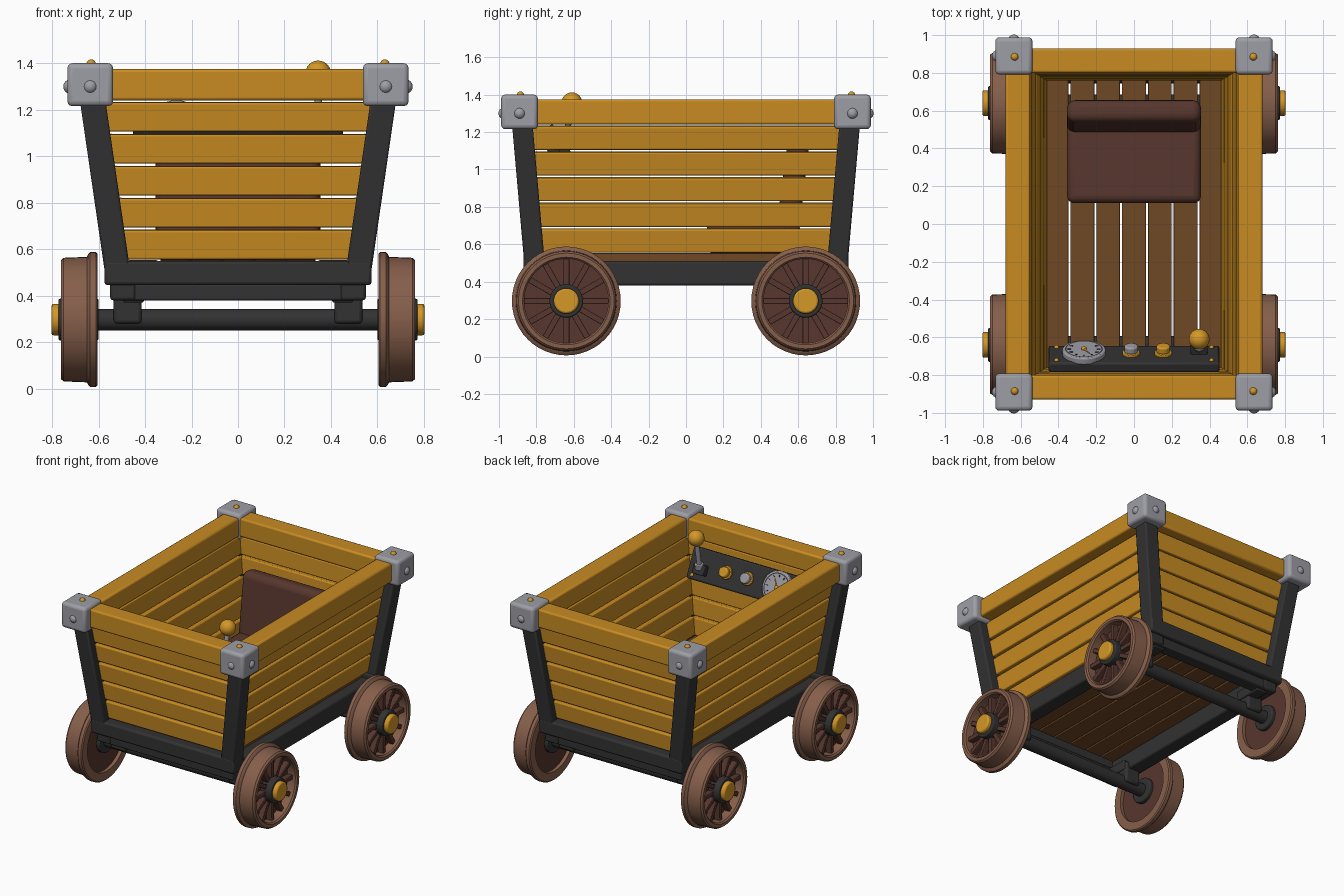
import bpy, bmesh, math
from mathutils import Vector

old = bpy.data.objects.get("Cube")
if old:
    bpy.data.objects.remove(old, do_unlink=True)


def material(name, r, g, b):
    m = bpy.data.materials.new(name)
    m.use_nodes = True
    m.diffuse_color = (r, g, b, 1)
    m.node_tree.nodes["Principled BSDF"].inputs["Base Color"].default_value = (r, g, b, 1)
    return m


WOOD = material("amber wood", 0.58, 0.26, 0.016)
GOLD = material("gold", 0.66, 0.31, 0.02)
IRON = material("dark iron", 0.032, 0.032, 0.033)
SILVER = material("silver", 0.34, 0.34, 0.38)
RIM = material("wheel brown", 0.24, 0.115, 0.07)
DARK = material("dark brown", 0.095, 0.038, 0.027)
FLOOR = material("floor brown", 0.16, 0.066, 0.018)


def finish(bm, name, mat, loc=(0, 0, 0), rot=(0, 0, 0), bevel=0.0, seg=2):
    bmesh.ops.recalc_face_normals(bm, faces=bm.faces)
    me = bpy.data.meshes.new(name)
    bm.to_mesh(me)
    bm.free()
    me.materials.append(mat)
    ob = bpy.data.objects.new(name, me)
    bpy.context.collection.objects.link(ob)
    ob.location, ob.rotation_euler = loc, rot
    if bevel:
        mod = ob.modifiers.new("soft edges", "BEVEL")
        mod.width, mod.segments, mod.limit_method = bevel, seg, "ANGLE"
    bpy.ops.object.select_all(action="DESELECT")
    ob.select_set(True)
    bpy.context.view_layer.objects.active = ob
    bpy.ops.object.shade_smooth_by_angle(angle=math.radians(35))
    return ob


def box(name, size, loc, mat, rot=(0, 0, 0), bevel=0.008, seg=2):
    bm = bmesh.new()
    bmesh.ops.create_cube(bm, size=1)
    bmesh.ops.scale(bm, vec=size, verts=bm.verts)
    return finish(bm, name, mat, loc, rot, bevel, seg)


def rod(name, r, a, b, mat, bevel=0.0, r2=None):
    """Cylinder from point a to point b."""
    a, b = Vector(a), Vector(b)
    bm = bmesh.new()
    bmesh.ops.create_cone(bm, cap_ends=True, segments=32, radius1=r,
                          radius2=r if r2 is None else r2, depth=(b - a).length)
    rot = (b - a).to_track_quat("Z", "Y").to_euler()
    return finish(bm, name, mat, (a + b) / 2, rot, bevel)


def ball(name, r, loc, mat):
    bm = bmesh.new()
    bmesh.ops.create_uvsphere(bm, u_segments=24, v_segments=12, radius=r)
    return finish(bm, name, mat, loc)


def lathe(name, profile, loc, mat):
    """Closed (x, radius) profile turned about the x axis."""
    bm = bmesh.new()
    vs = [bm.verts.new((x, 0, r)) for x, r in profile]
    es = [bm.edges.new((vs[i - 1], vs[i])) for i in range(len(vs))]
    bmesh.ops.spin(bm, geom=vs + es, cent=(0, 0, 0), axis=(1, 0, 0),
                   angle=math.tau, steps=48, use_duplicate=False)
    bmesh.ops.remove_doubles(bm, verts=bm.verts, dist=1e-4)
    return finish(bm, name, mat, loc)


def post(name, bottom, top, half):
    bm = bmesh.new()
    bmesh.ops.create_cube(bm, size=2)
    for v in bm.verts:
        c = Vector(top if v.co.z > 0 else bottom)
        v.co = c + Vector((v.co.x * half, v.co.y * half, 0))
    return finish(bm, name, IRON, bevel=0.01)


SLOPE_X, SLOPE_Y = 0.145, 0.088
ENDS = ((-1, "front"), (1, "back"))
SIDES = ((1, "left"), (-1, "right"))

# Slatted walls, flared outwards, and the top rails
for s, side in SIDES:
    for i in range(5):
        z = 0.62 + 0.1375 * i
        d = z - 0.55
        box(f"{side}_wall_plank_{i}", (0.055, 1.58 + 2 * SLOPE_Y * d, 0.125),
            (s * (0.485 + SLOPE_X * d), 0, z), WOOD, (0, s * math.atan(SLOPE_X), 0))
    box(f"{side}_top_rail", (0.13, 1.66, 0.135), (s * 0.615, 0, 1.3075), WOOD, bevel=0.012)
for s, end in ENDS:
    for i in range(5):
        z = 0.62 + 0.1375 * i
        d = z - 0.55
        box(f"{end}_wall_plank_{i}", (1.0 + 2 * SLOPE_X * d, 0.055, 0.125),
            (0, s * (0.785 + SLOPE_Y * d), z), WOOD, (-s * math.atan(SLOPE_Y), 0, 0))
    box(f"{end}_top_rail", (1.16, 0.13, 0.135), (0, s * 0.865, 1.3075), WOOD, bevel=0.012)

# Floor boards
for i in range(7):
    box(f"floor_board_{i}", (0.126, 1.56, 0.045), ((i - 3) * 0.1365, 0, 0.53), FLOOR, bevel=0.004)

# Lower frame
for s, side in SIDES:
    box(f"{side}_frame_beam", (0.11, 1.68, 0.13), (s * 0.495, 0, 0.445), IRON, bevel=0.012)
for s, end in ENDS:
    box(f"{end}_frame_beam", (1.15, 0.12, 0.105), (0, s * 0.81, 0.4975), IRON, bevel=0.014)
    box(f"{end}_lower_beam", (0.98, 0.09, 0.07), (0, s * 0.79, 0.415), IRON)
    rod(f"{end}_axle", 0.046, (-0.62, s * 0.64, 0.297), (0.62, s * 0.64, 0.297), IRON)

# Corner posts, caps and rivets, axle brackets
for s, side in SIDES:
    for e, end in ENDS:
        tag = f"{end}_{side}"
        post(f"{tag}_post", (s * 0.518, e * 0.81, 0.5), (s * 0.627, e * 0.876, 1.25), 0.055)
        box(f"{tag}_cap", (0.197, 0.197, 0.185), (s * 0.636, e * 0.89, 1.308), SILVER,
            bevel=0.022, seg=3)
        ball(f"{tag}_end_rivet", 0.031, (s * 0.636, e * 0.972, 1.3), SILVER)
        ball(f"{tag}_side_rivet", 0.031, (s * 0.721, e * 0.89, 1.3), SILVER)
        ball(f"{tag}_top_rivet", 0.02, (s * 0.632, e * 0.885, 1.397), GOLD)
        box(f"{tag}_bracket", (0.12, 0.13, 0.15), (s * 0.475, e * 0.64, 0.355), IRON, bevel=0.014)
        box(f"{tag}_bracket_foot", (0.09, 0.22, 0.07), (s * 0.45, e * 0.7, 0.405), IRON)

# Flanged wheels: rim, recessed web, spokes and hub
RIM_PROFILE = [(0.605, 0.225), (0.605, 0.283), (0.612, 0.291), (0.636, 0.291), (0.645, 0.282),
               (0.65, 0.27), (0.75, 0.266), (0.762, 0.256), (0.762, 0.234), (0.752, 0.225)]
for s, side in SIDES:
    for e, end in ENDS:
        tag = f"{end}_{side}"
        y, z = e * 0.64, 0.297

        def at(x, r=0.0, a=0.0):
            return (s * x, y + r * math.cos(a), z + r * math.sin(a))

        lathe(f"{tag}_wheel_rim", [(s * x, r) for x, r in RIM_PROFILE], (0, y, z), RIM)
        rod(f"{tag}_wheel_web", 0.23, at(0.63), at(0.69), DARK)
        for k in range(12):
            a = math.tau * k / 12
            box(f"{tag}_spoke_{k}", (0.05, 0.16, 0.032), at(0.705, 0.15, a), DARK,
                (a, 0, 0), bevel=0.004)
        rod(f"{tag}_hub", 0.09, at(0.6), at(0.773), IRON, 0.008)
        rod(f"{tag}_hub_cap", 0.068, at(0.76), at(0.803), GOLD, 0.01)

# Seat
box("seat_cushion", (0.71, 0.5, 0.17), (0, 0.36, 0.635), DARK, bevel=0.04, seg=4)
box("seat_backrest", (0.71, 0.12, 0.54), (0, 0.567, 0.87), DARK, (-0.13, 0, 0), bevel=0.045, seg=4)

# Sloping control panel; "on_panel" places a point on its face
TILT = math.atan2(0.43, 0.9)
NORMAL = Vector((0, math.cos(TILT), math.sin(TILT)))
UP = Vector((0, -math.sin(TILT), math.cos(TILT)))
CENTRE = Vector((0, -0.715, 1.115))


def on_panel(x, up, out):
    return CENTRE + Vector((x, 0, 0)) + UP * up + NORMAL * (0.03 + out)


box("control_panel", (0.905, 0.06, 0.22), CENTRE, IRON, (TILT, 0, 0), bevel=0.012)
for x in (-0.41, 0.41):
    for u in (-0.08, 0.08):
        ball("panel_rivet", 0.013, on_panel(x, u, 0), GOLD)

# Gauge with ring, ticks and needle
GX = -0.265
rod("gauge_body", 0.115, on_panel(GX, 0, -0.01), on_panel(GX, 0, 0.028), SILVER, 0.006)
bm = bmesh.new()
bmesh.ops.create_circle(bm, cap_ends=False, segments=32, radius=0.1)
gauge_ring = bmesh.ops.extrude_edge_only(bm, edges=bm.edges)["geom"]
bmesh.ops.scale(bm, vec=(0.93, 0.93, 1), verts=[v for v in gauge_ring if isinstance(v, bmesh.types.BMVert)])
finish(bm, "gauge_ring", IRON, on_panel(GX, 0, 0.0295), NORMAL.to_track_quat("Z", "Y").to_euler())
for k in range(9):
    a = math.radians(-30 + 30 * k)
    c, n = 0.078 * math.cos(a), 0.078 * math.sin(a)
    box("gauge_tick", (0.018, 0.004, 0.005), on_panel(GX + c, n, 0.029), IRON,
        (TILT, -a, 0), bevel=0)
rod("gauge_needle", 0.006, on_panel(GX, 0, 0.032), on_panel(GX + 0.03, 0.06, 0.032), GOLD, r2=0.002)
ball("gauge_pin", 0.014, on_panel(GX, 0, 0.03), GOLD)

# Two knobs
for x, base, top in ((-0.015, GOLD, SILVER), (0.155, GOLD, GOLD)):
    rod("knob_base", 0.046, on_panel(x, 0, -0.005), on_panel(x, 0, 0.015), base, 0.004)
    rod("knob_top", 0.036, on_panel(x, 0, 0.01), on_panel(x, 0, 0.05), top, 0.008)

# Lever
box("lever_base", (0.09, 0.06, 0.07), on_panel(0.345, -0.03, 0.02), IRON, (TILT, 0, 0))
rod("lever_collar", 0.03, (0.345, -0.65, 1.12), (0.345, -0.643, 1.16), SILVER, 0.005)
rod("lever_stem", 0.016, (0.345, -0.65, 1.12), (0.345, -0.612, 1.34), SILVER)
ball("lever_ball", 0.055, (0.345, -0.61, 1.357), GOLD)
